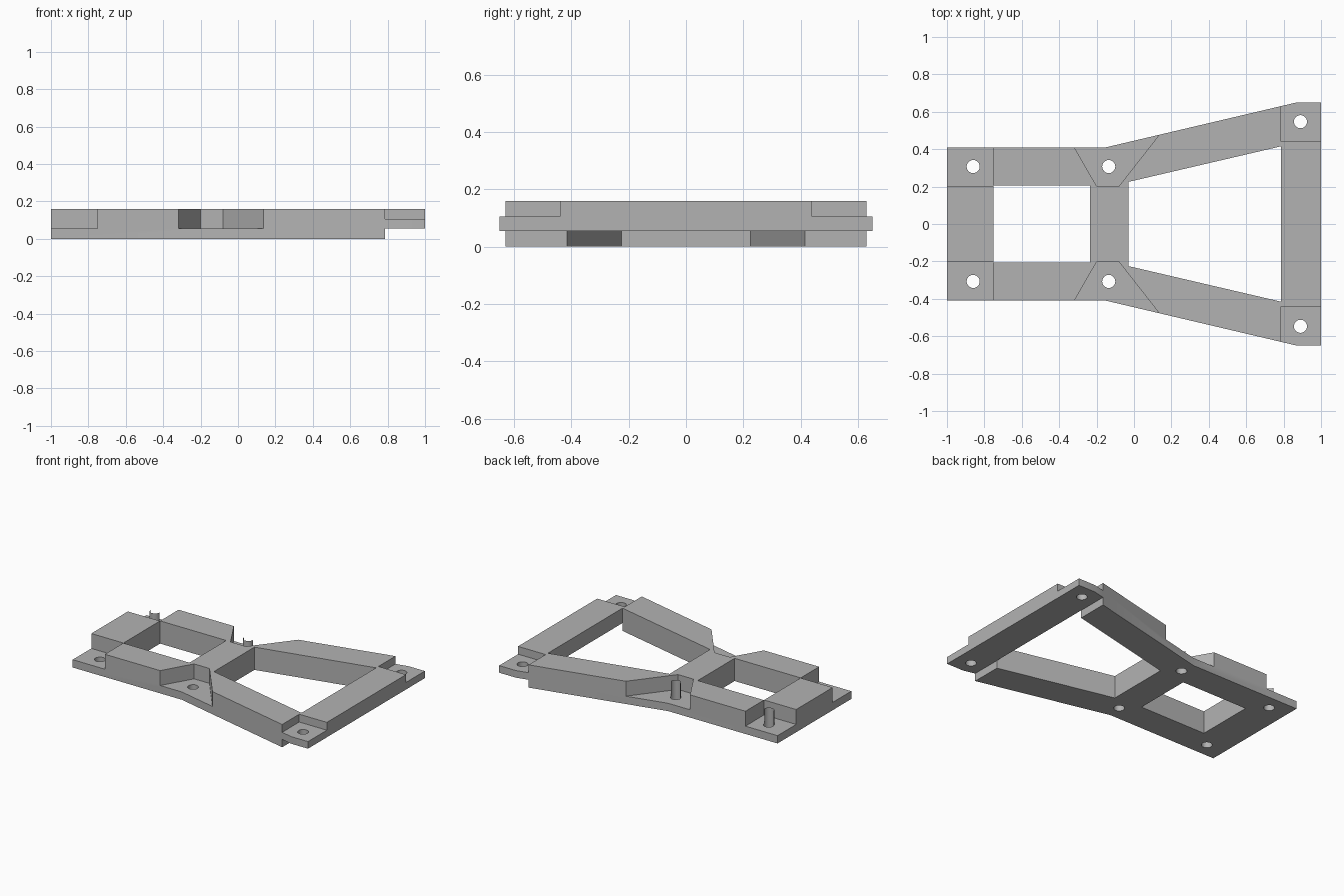
import bpy, bmesh, math

cube = bpy.data.objects.get("Cube")
if cube:
    bpy.data.objects.remove(cube, do_unlink=True)

grey = bpy.data.materials.new("plain grey")
grey.use_nodes = True
colour = (0.45, 0.45, 0.45, 1)
grey.diffuse_color = colour
grey.node_tree.nodes["Principled BSDF"].inputs["Base Color"].default_value = colour

TOP, FLOOR, SHELF = 0.16, 0.055, 0.105
HOLE_R = 0.035


def make_object(name, bm):
    mesh = bpy.data.meshes.new(name)
    bm.to_mesh(mesh)
    bm.free()
    mesh.materials.append(grey)
    obj = bpy.data.objects.new(name, mesh)
    bpy.context.collection.objects.link(obj)
    return obj


def prism(name, outline, z0, z1):
    """Extrude a flat outline between two heights."""
    bm = bmesh.new()
    face = bm.faces.new([bm.verts.new((x, y, z0)) for x, y in outline])
    grown = bmesh.ops.extrude_face_region(bm, geom=[face])["geom"]
    for v in grown:
        if isinstance(v, bmesh.types.BMVert):
            v.co.z = z1
    bmesh.ops.recalc_face_normals(bm, faces=bm.faces)
    return make_object(name, bm)


def rect(x0, x1, y0, y1):
    return [(x0, y0), (x1, y0), (x1, y1), (x0, y1)]


def both_sides(half):
    """Close an upper half outline with its mirror image."""
    return half + [(x, -y) for x, y in reversed(half)]


def arc(cx, cy, start, sweep, steps):
    return [(cx + HOLE_R * math.cos(start + sweep * i / steps),
             cy + HOLE_R * math.sin(start + sweep * i / steps))
            for i in range(steps)]


def cut(target, outline, z0, z1):
    cutter = prism("cutter", outline, z0, z1)
    cutter.hide_render = True
    mod = target.modifiers.new("cut", "BOOLEAN")
    mod.operation, mod.solver, mod.object = "DIFFERENCE", "EXACT", cutter
    bpy.context.view_layer.objects.active = target
    bpy.ops.object.modifier_apply(modifier=mod.name)
    bpy.data.objects.remove(cutter, do_unlink=True)


# Frame plate with flared arms
frame = prism("frame", both_sides([(-1, 0.41), (-0.15, 0.41), (0.87, 0.65), (1, 0.65)]), 0, TOP)

# Square and flared windows
cut(frame, rect(-0.75, -0.235, -0.205, 0.205), -0.1, 0.3)
cut(frame, both_sides([(-0.03, 0.225), (0.785, 0.415)]), -0.1, 0.3)

# Raised underside of the wide end
cut(frame, rect(0.785, 1.1, -0.8, 0.8), -0.1, FLOOR)

# Mounting recesses and screw holes on each side
for s in (-1, 1):
    cut(frame, rect(-1.1, -0.75, *sorted((0.203 * s, 0.6 * s))), FLOOR, 0.3)
    cut(frame, rect(0.785, 1.1, *sorted((0.44 * s, 0.8 * s))), SHELF, 0.3)
    # Tapered recess, its slanted walls continued past the outer edge
    cut(frame, [(-0.377, 0.51 * s), (-0.2, 0.203 * s),
                (-0.08, 0.203 * s), (0.208, 0.57 * s)], FLOOR, 0.3)
    for x, y in ((-0.86, 0.307), (-0.135, 0.307), (0.89, 0.547)):
        cut(frame, arc(x, y * s, 0, math.tau, 24), -0.1, 0.3)

# Thin half sleeves standing over the rear holes
for name, x in (("end_half_sleeve", -0.86), ("middle_half_sleeve", -0.135)):
    bm = bmesh.new()
    path = arc(x, 0.307, math.pi, math.pi * 13 / 12, 13)
    rings = [[bm.verts.new((px, py, z)) for px, py in path] for z in (FLOOR, TOP)]
    low, high = rings
    for i in range(len(path) - 1):
        bm.faces.new((low[i + 1], low[i], high[i], high[i + 1]))
    sleeve = make_object(name, bm)

# Smooth only the round walls
for obj in [o for o in bpy.context.collection.objects if o.name == "frame" or "sleeve" in o.name]:
    bpy.ops.object.select_all(action="DESELECT")
    obj.select_set(True)
    bpy.context.view_layer.objects.active = obj
    bpy.ops.object.shade_smooth_by_angle(angle=math.radians(20))
